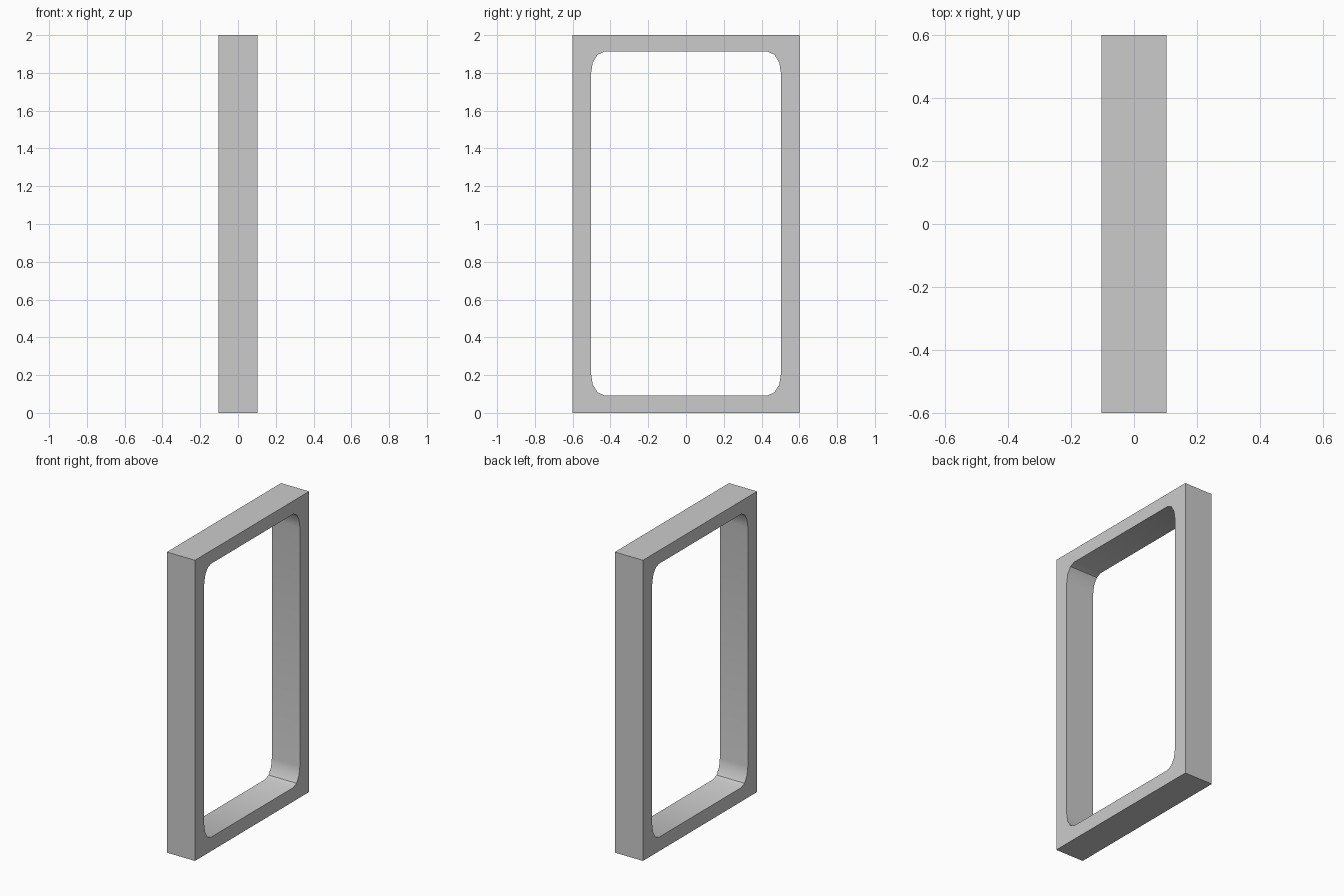
import bpy, bmesh
from math import sin, cos, pi

if "Cube" in bpy.data.objects:
    bpy.data.objects.remove(bpy.data.objects["Cube"])

HALF_T = 0.103               # half depth of the frame along x
HALF_W, HEIGHT = 0.6, 2.0    # outer size
IN_W, IN_LO, IN_HI = 0.503, 0.093, 1.912   # opening
RY, RZ, SEG = 0.07, 0.115, 3               # elliptical opening corners

# Outer rectangle and rounded opening, as (y, z) loops
outer = [(-HALF_W, 0), (HALF_W, 0), (HALF_W, HEIGHT), (-HALF_W, HEIGHT)]
corners = [(IN_W - RY, IN_HI - RZ), (-IN_W + RY, IN_HI - RZ),
           (-IN_W + RY, IN_LO + RZ), (IN_W - RY, IN_LO + RZ)]
inner = []
for q, (cy, cz) in enumerate(corners):
    for i in range(SEG + 1):
        a = (q + i / SEG) * pi / 2
        inner.append((cy + RY * cos(a), cz + RZ * sin(a)))

# Fill between the loops, then extrude through the depth
bm = bmesh.new()
edges = []
for loop in (outer, inner):
    vs = [bm.verts.new((-HALF_T, y, z)) for y, z in loop]
    edges += [bm.edges.new((v, vs[i - 1])) for i, v in enumerate(vs)]
bmesh.ops.triangle_fill(bm, edges=edges, use_beauty=True)
ext = bmesh.ops.extrude_face_region(bm, geom=bm.faces[:], use_keep_orig=True)
verts = [g for g in ext["geom"] if isinstance(g, bmesh.types.BMVert)]
bmesh.ops.translate(bm, verts=verts, vec=(2 * HALF_T, 0, 0))
bmesh.ops.recalc_face_normals(bm, faces=bm.faces[:])

mesh = bpy.data.meshes.new("window_frame")
bm.to_mesh(mesh)
bm.free()
frame = bpy.data.objects.new("window_frame", mesh)
bpy.context.collection.objects.link(frame)

# Smooth the opening corners, keep the outer edges sharp
bpy.context.view_layer.objects.active = frame
frame.select_set(True)
bpy.ops.object.shade_smooth_by_angle(angle=pi / 6)
